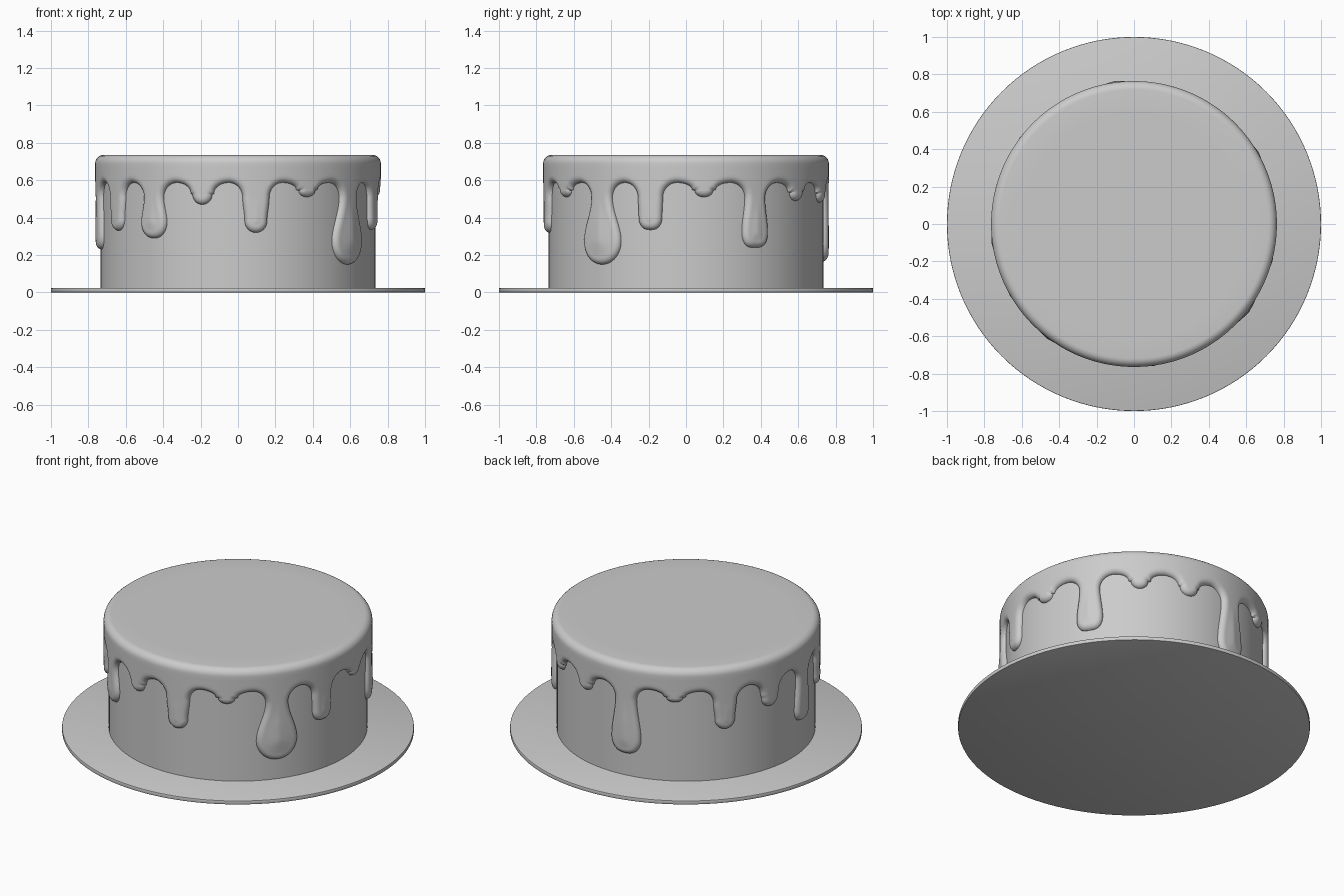
import bpy, bmesh
from math import sin, cos, pi, sqrt
from mathutils import Vector
from mathutils.kdtree import KDTree

if "Cube" in bpy.data.objects:
    bpy.data.objects.remove(bpy.data.objects["Cube"])

CAKE_R, ICE_R, TOP, GAP = 0.735, 0.764, 0.735, 0.587
COUNT = 16
HALF = 0.148            # half the arc length of one drip cell

# drips counter-clockwise from +x: (bottom z, neck half width, end half width, end bluntness)
DRIPS = [
    (0.51, 0.065, 0.050, 1.0), (0.24, 0.062, 0.080, 0.6),
    (0.49, 0.065, 0.050, 1.0), (0.48, 0.065, 0.055, 1.0),
    (0.165, 0.068, 0.095, 0.8), (0.52, 0.065, 0.050, 1.0),
    (0.34, 0.070, 0.060, 1.0), (0.42, 0.065, 0.058, 1.0),
    (0.23, 0.060, 0.075, 0.8), (0.33, 0.070, 0.060, 1.0),
    (0.29, 0.064, 0.085, 0.9), (0.47, 0.065, 0.055, 1.0),
    (0.32, 0.074, 0.062, 1.0), (0.51, 0.065, 0.050, 1.0),
    (0.15, 0.068, 0.124, 0.95), (0.335, 0.070, 0.066, 0.75),
]


def outline(drip, t):
    """Half outline of a drip, t 0..3: arch, side, rounded end."""
    bottom, neck, end, blunt = drip
    depth = GAP - bottom
    arch, tip = min(0.08, 0.5 * depth), min(end, 0.45 * depth)
    if t <= 1:
        a = t * pi / 2
        return HALF - (HALF - neck) * sin(a), GAP - arch * (1 - cos(a))
    if t <= 2:
        f = t - 1
        return (neck + (end - neck) * f * f * (3 - 2 * f),
                GAP - arch + f * (bottom + tip - GAP + arch))
    a = (t - 2) * pi / 2
    return end * max(0, cos(a)) ** blunt, bottom + tip - tip * sin(a)


def add_object(name, bm):
    mesh = bpy.data.meshes.new(name)
    bm.normal_update()
    bm.to_mesh(mesh)
    bm.free()
    ob = bpy.data.objects.new(name, mesh)
    bpy.context.collection.objects.link(ob)
    bpy.context.view_layer.objects.active = ob
    ob.select_set(True)
    bpy.ops.object.shade_smooth_by_angle(angle=0.7)
    ob.select_set(False)
    return ob


def disc(name, radius, z0, z1, bevel=0.0):
    bm = bmesh.new()
    bmesh.ops.create_cone(bm, cap_ends=True, segments=128, radius1=radius,
                          radius2=radius, depth=z1 - z0)
    bmesh.ops.translate(bm, vec=(0, 0, (z0 + z1) / 2), verts=bm.verts)
    if bevel:
        rims = [e for e in bm.edges if abs(e.verts[0].co.z - e.verts[1].co.z) < 1e-5]
        bmesh.ops.bevel(bm, geom=rims, offset=bevel, segments=2, affect='EDGES', profile=0.5)
    return add_object(name, bm)


# board and cake body
disc("cake_board", 1.0, 0.0, 0.024, 0.004)
disc("cake_body", CAKE_R, 0.02, 0.70)

# icing: one grid of rows per drip, joined round the rim
bm = bmesh.new()
COLS, STEPS = 24, 14
ROUND = 0.045
columns = [sin(pi / 2 * (2 * j / COLS - 1)) for j in range(COLS + 1)]
for i, drip in enumerate(DRIPS):
    centre = (7.5 + i * 360 / COUNT) * pi / 180
    kd = KDTree(1202)
    for k in range(601):
        w, z = outline(drip, k / 200)
        kd.insert((w, z, 0), 2 * k)
        kd.insert((-w, z, 0), 2 * k + 1)
    kd.balance()

    # rim rows first, from the flat top down to the gap line
    rows = []
    for r in (0.35, 0.6):
        rows.append((HALF, TOP, r))
    for s in range(7):
        a = pi / 2 * (1 - s / 6)
        rows.append((HALF, TOP - ROUND + ROUND * sin(a), ICE_R - ROUND + ROUND * cos(a)))
    for dz in (0.08, 0.06, 0.042, 0.03, 0.02, 0.012, 0.006, 0.002):
        rows.append((HALF, GAP + dz, None))
    for k in range(3 * STEPS + 1):
        rows.append((*outline(drip, k / STEPS), None))

    grid = []
    for n, (w, z, radius) in enumerate(rows):
        line = []
        for u in columns:
            x, r = w * u, radius
            if r is None:
                edge = n >= len(rows) - 3 * STEPS - 1 and abs(u) > 0.9999
                d = 0 if edge else kd.find((x, z, 0))[2]
                f = 1 - min(d / 0.035, 1)
                swell = max(0, min(1, (0.5 - z) / 0.12))
                r = CAKE_R - 0.002 + (ICE_R - CAKE_R + 0.002) * sqrt(1 - f * f)
                r += 0.13 * max(0, d - 0.04) * swell
            a = centre + x / HALF * pi / COUNT
            line.append(bm.verts.new((r * cos(a), r * sin(a), z)))
        grid.append(line)
    for upper, lower in zip(grid, grid[1:]):
        for j in range(COLS):
            bm.faces.new((upper[j], lower[j], lower[j + 1], upper[j + 1]))

bmesh.ops.remove_doubles(bm, verts=bm.verts, dist=0.00005)
bmesh.ops.dissolve_degenerate(bm, edges=bm.edges, dist=0.00002)
# close the flat top
top_ring = [e for e in bm.edges if e.is_boundary and
            all(v.co.z > TOP - 0.001 for v in e.verts)]
bmesh.ops.contextual_create(bm, geom=top_ring)
bmesh.ops.recalc_face_normals(bm, faces=bm.faces)
add_object("icing", bm)
